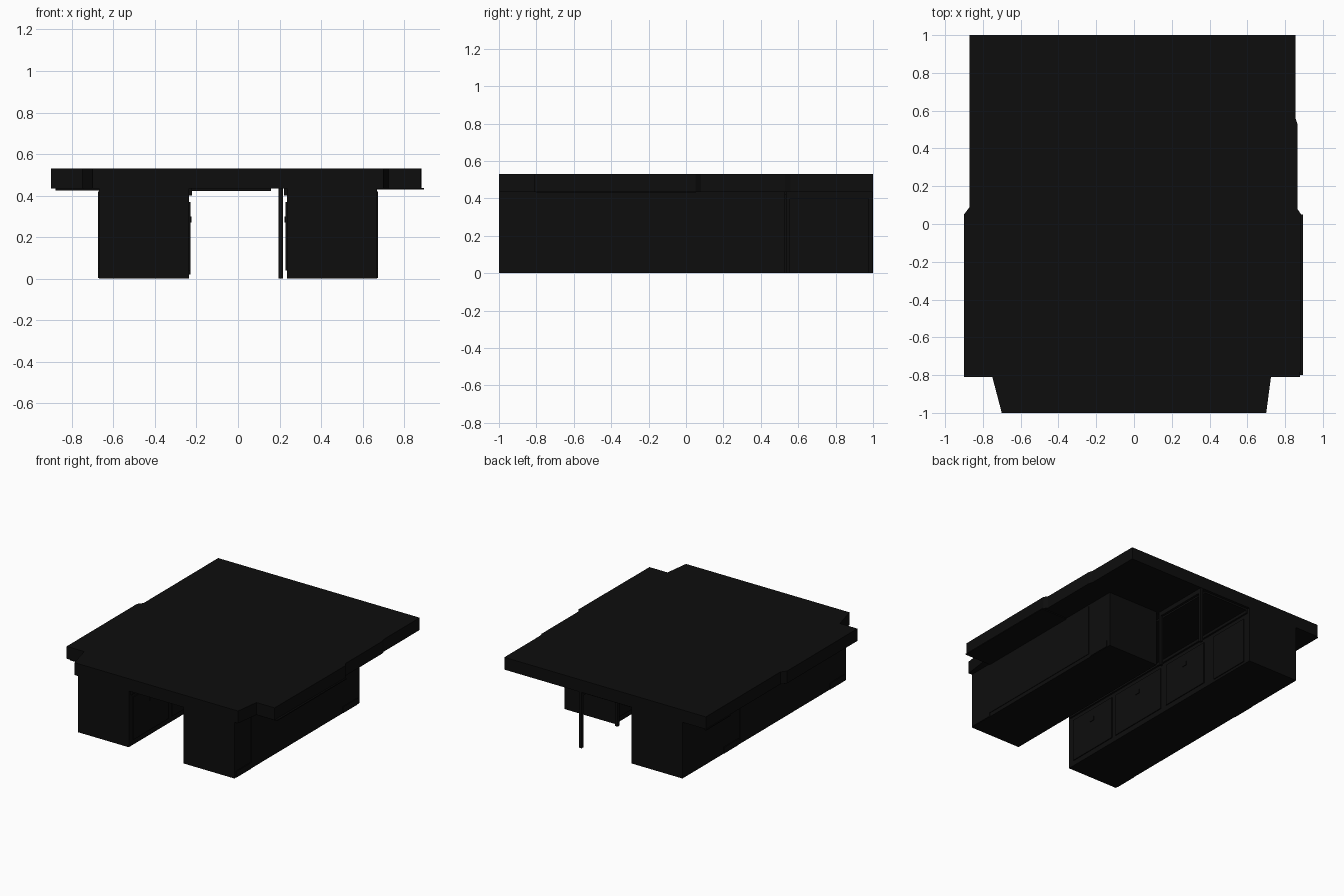
import bpy, bmesh

cube = bpy.data.objects.get("Cube")
if cube:
    bpy.data.objects.remove(cube, do_unlink=True)

black = bpy.data.materials.new("matte_black")
black.use_nodes = True
colour = (0.004, 0.004, 0.004, 1)
black.diffuse_color = colour
bsdf = next(n for n in black.node_tree.nodes if n.type == 'BSDF_PRINCIPLED')
bsdf.inputs["Base Color"].default_value = colour


def finish(name, bm):
    bmesh.ops.recalc_face_normals(bm, faces=bm.faces[:])
    mesh = bpy.data.meshes.new(name)
    bm.to_mesh(mesh)
    bm.free()
    mesh.materials.append(black)
    obj = bpy.data.objects.new(name, mesh)
    bpy.context.collection.objects.link(obj)
    return obj


def box(name, x, y, z):
    """Box from its (min, max) range on each axis."""
    bm = bmesh.new()
    bmesh.ops.create_cube(bm, size=1)
    for v in bm.verts:
        for i, (low, high) in enumerate((x, y, z)):
            v.co[i] = low if v.co[i] < 0 else high
    return finish(name, bm)


def slab(name, outline, low, high):
    """Flat outline extruded between two heights."""
    bm = bmesh.new()
    face = bm.faces.new([bm.verts.new((x, y, low)) for x, y in outline])
    new = bmesh.ops.extrude_face_region(bm, geom=[face])["geom"]
    for v in new:
        if isinstance(v, bmesh.types.BMVert):
            v.co.z = high
    return finish(name, bm)


# Worktop with stepped sides and a tapered front
slab("worktop", [
    (-0.70, -1), (0.70, -1), (0.725, -0.81), (0.88, -0.81),
    (0.885, 0.05), (0.865, 0.08), (0.865, 0.53), (0.855, 0.56), (0.855, 1),
    (-0.87, 1), (-0.87, 0.09), (-0.90, 0.05), (-0.90, -0.81), (-0.75, -0.81),
], 0.435, 0.53)

# Thin trim below the worktop
box("left_trim", (0.62, 0.895), (-0.80, 0.05), (0.428, 0.436))
box("right_trim", (-0.88, -0.62), (-0.80, 0.05), (0.424, 0.436))
box("rear_rail", (-0.872, -0.86), (0.70, 1), (0.425, 0.433))
box("centre_trim", (-0.24, 0.16), (-0.97, 0.98), (0.422, 0.436))

# Two cabinets, the left one shorter
cabinets = (("left", 1, 0.53), ("right", -1, 1.0))
for side, s, end in cabinets:
    def span(a, b):
        return tuple(sorted((s * a, s * b)))
    box(side + "_cabinet", span(0.235, 0.67), (-1, end), (0, 0.436))

    # Drawer fronts and handles along the aisle
    for i, (start, stop) in enumerate(((-0.95, -0.52), (-0.48, 0.02), (0.08, 0.50))):
        box(f"{side}_drawer_{i}", span(0.229, 0.236), (start, stop), (0.04, 0.37))
        mid = (start + stop) / 2
        box(f"{side}_handle_{i}", span(0.224, 0.23), (mid - 0.02, mid + 0.02), (0.27, 0.30))
    box(side + "_aisle_lip", span(0.222, 0.236), (-0.98, end - 0.02), (0.40, 0.436))

    # Outer side panels and foot plates
    box(side + "_outer_panel", span(0.669, 0.674), (-0.80, 0.30), (0.03, 0.42))
    for i, start in enumerate((-0.98, 0.32)):
        box(f"{side}_foot_plate_{i}", span(0.669, 0.675), (start, start + 0.18), (0.002, 0.05))

# Rear door on the long cabinet
box("rear_door", (-0.236, -0.229), (0.61, 0.94), (0.02, 0.37))

# Open frame behind the short cabinet
for i, y in enumerate((0.535, 0.975)):
    box(f"frame_post_{i}", (0.196, 0.216), (y, y + 0.022), (0, 0.436))
box("frame_top_rail", (0.196, 0.216), (0.535, 0.997), (0.40, 0.436))
